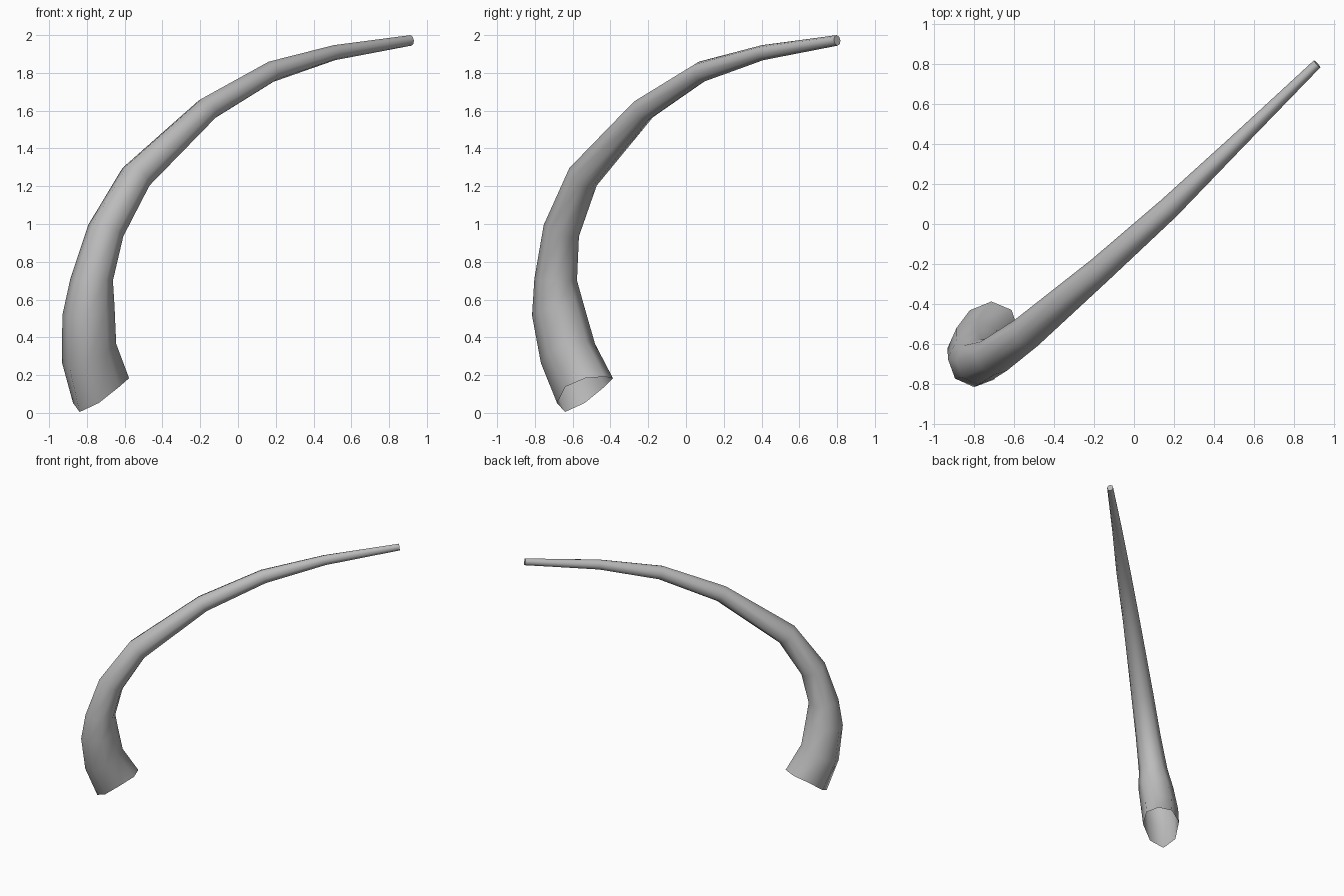
import bpy, bmesh, math
from mathutils import Vector

if "Cube" in bpy.data.objects:
    bpy.data.objects.remove(bpy.data.objects["Cube"])

SIDES = 8
# Curve bends in one diagonal vertical plane
along = Vector((0.73, 0.68, 0)).normalized()
across = Vector((along.y, -along.x, 0))

# Ring stations: x, y, z, radius, tilt in degrees, width factor, lift of the sides
stations = [
    (-0.725, -0.535, 0.098, 0.181, 31, 0.78, 0.04),
    (-0.788, -0.625, 0.31, 0.159, 27, 0.91, 0.01),
    (-0.792, -0.677, 0.54, 0.144, 14, 0.95, 0),
    (-0.775, -0.69, 0.705, 0.113, -3, 1, 0),
    (-0.70, -0.66, 0.965, 0.098, -26, 1, 0),
    (-0.54, -0.545, 1.25, 0.087, -49, 1, 0),
    (-0.165, -0.225, 1.607, 0.067, -60, 1, 0),
    (0.175, 0.08, 1.806, 0.056, -72, 1, 0),
    (0.51, 0.405, 1.907, 0.040, -81, 1, 0),
    (0.915, 0.80, 1.972, 0.028, -83, 0.85, 0),
]


def add_ring(bm, x, y, z, radius, tilt, width, lift):
    t = math.radians(tilt)
    u = along * math.cos(t) + Vector((0, 0, math.sin(t)))
    ring = []
    for i in range(SIDES):
        a = math.tau * i / SIDES
        offset = radius * (u * math.cos(a) + across * width * math.sin(a))
        ring.append(bm.verts.new(
            Vector((x, y, z + lift * math.sin(a) ** 2)) + offset))
    return ring


# Tapering curved horn, open at the base and capped at the tip
bm = bmesh.new()
rings = [add_ring(bm, *s) for s in stations]
for lower, upper in zip(rings, rings[1:]):
    for i in range(SIDES):
        j = (i + 1) % SIDES
        # across is clockwise from along, so this order faces outward
        bm.faces.new((lower[j], lower[i], upper[i], upper[j]))
bm.faces.new(rings[-1][::-1])

mesh = bpy.data.meshes.new("curved_horn")
bm.to_mesh(mesh)
bm.free()
horn = bpy.data.objects.new("curved_horn", mesh)
bpy.context.collection.objects.link(horn)

# Darker grey surface
grey = bpy.data.materials.new("dark_grey")
grey.diffuse_color = (0.5, 0.5, 0.5, 1)
grey.use_nodes = True
grey.node_tree.nodes["Principled BSDF"].inputs["Base Color"].default_value = grey.diffuse_color
mesh.materials.append(grey)

bpy.context.view_layer.objects.active = horn
horn.select_set(True)
bpy.ops.object.shade_smooth_by_angle(angle=math.radians(60))
